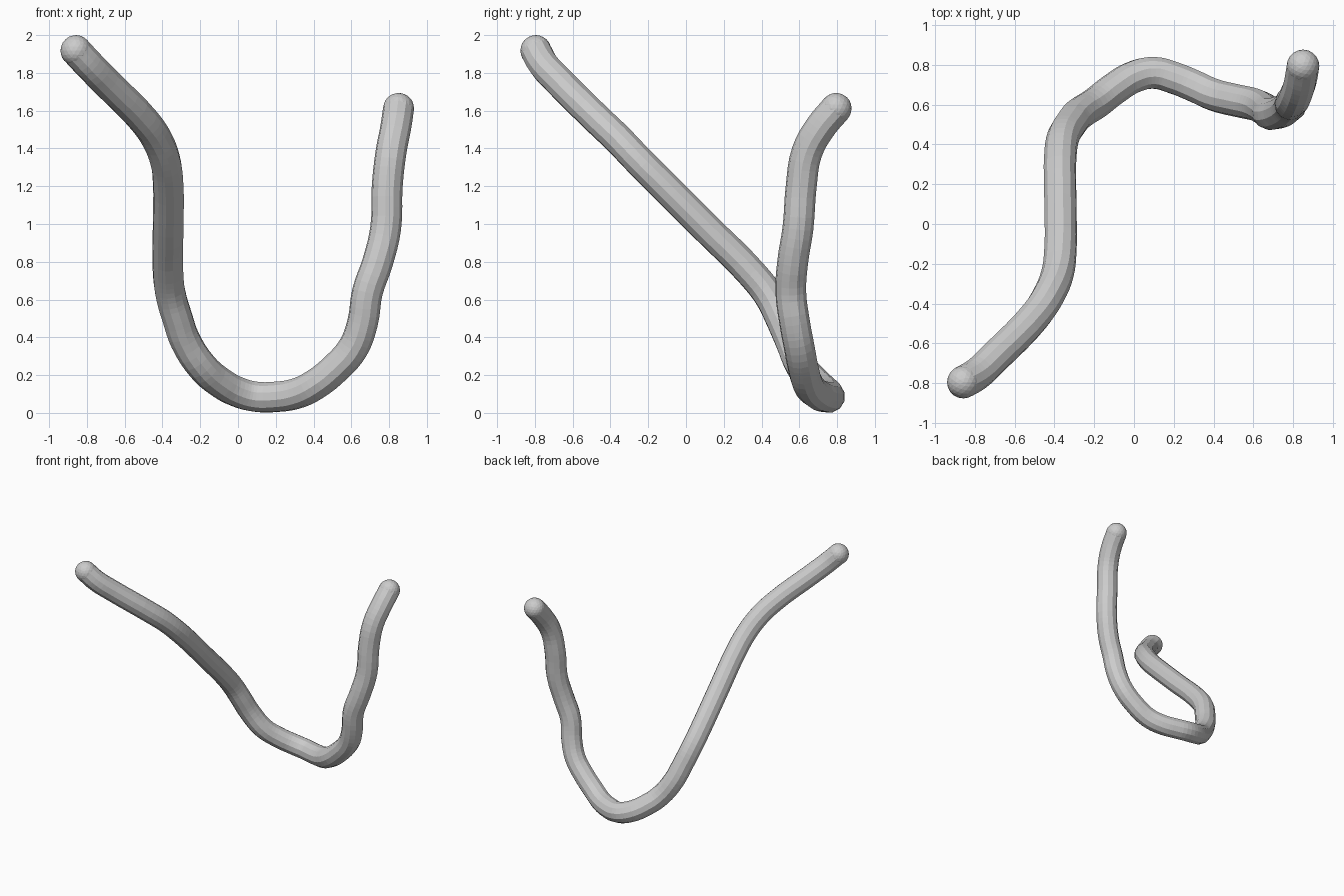
import bpy

cube = bpy.data.objects.get("Cube")
if cube:
    bpy.data.objects.remove(cube, do_unlink=True)

RADIUS = 0.082

# Single light grey material
grey = bpy.data.materials.new("light_grey")
grey.use_nodes = True
colour = (0.6, 0.6, 0.6, 1)
grey.diffuse_color = colour
grey.node_tree.nodes["Principled BSDF"].inputs["Base Color"].default_value = colour

# Centre line of the bent tube, from the high front end to the back end
path = [
    (-.858, -.795, 1.918), (-.79, -.755, 1.845), (-.7, -.67, 1.753),
    (-.5, -.465, 1.55), (-.43, -.36, 1.45), (-.385, -.25, 1.335),
    (-.37, -.13, 1.215), (-.37, .1, .985), (-.37, .35, .735),
    (-.355, .44, .62), (-.32, .5, .5), (-.28, .55, .385),
    (-.19, .61, .245), (-.1, .68, .165), (0, .74, .11),
    (.1, .76, .085), (.2, .735, .085), (.3, .695, .1),
    (.4, .65, .145), (.52, .62, .24), (.61, .6, .345),
    (.66, .575, .48), (.685, .555, .64), (.74, .565, .8),
    (.782, .593, .98), (.79, .61, 1.2), (.81, .64, 1.38),
    (.835, .71, 1.51), (.85, .795, 1.612),
]

# Bent tube: smooth path with a round section
curve = bpy.data.curves.new("bent_tube", "CURVE")
curve.dimensions = "3D"
curve.twist_mode = "MINIMUM"
curve.bevel_depth = RADIUS
curve.bevel_resolution = 4
curve.resolution_u = 4
spline = curve.splines.new("BEZIER")
spline.bezier_points.add(len(path) - 1)
for point, co in zip(spline.bezier_points, path):
    point.co = co
    point.handle_left_type = point.handle_right_type = "AUTO"
spline.use_smooth = False
curve.materials.append(grey)
tube = bpy.data.objects.new("bent_tube", curve)
bpy.context.collection.objects.link(tube)

# Bake the tube to a flat-shaded mesh
bpy.ops.object.select_all(action="DESELECT")
tube.select_set(True)
bpy.context.view_layer.objects.active = tube
bpy.ops.object.convert(target="MESH")
bpy.ops.object.shade_flat()

# Round ball on each end
for name, co in (("front_end_ball", path[0]), ("back_end_ball", path[-1])):
    bpy.ops.mesh.primitive_ico_sphere_add(subdivisions=3, radius=RADIUS, location=co)
    ball = bpy.context.object
    ball.name = name
    ball.data.materials.append(grey)
